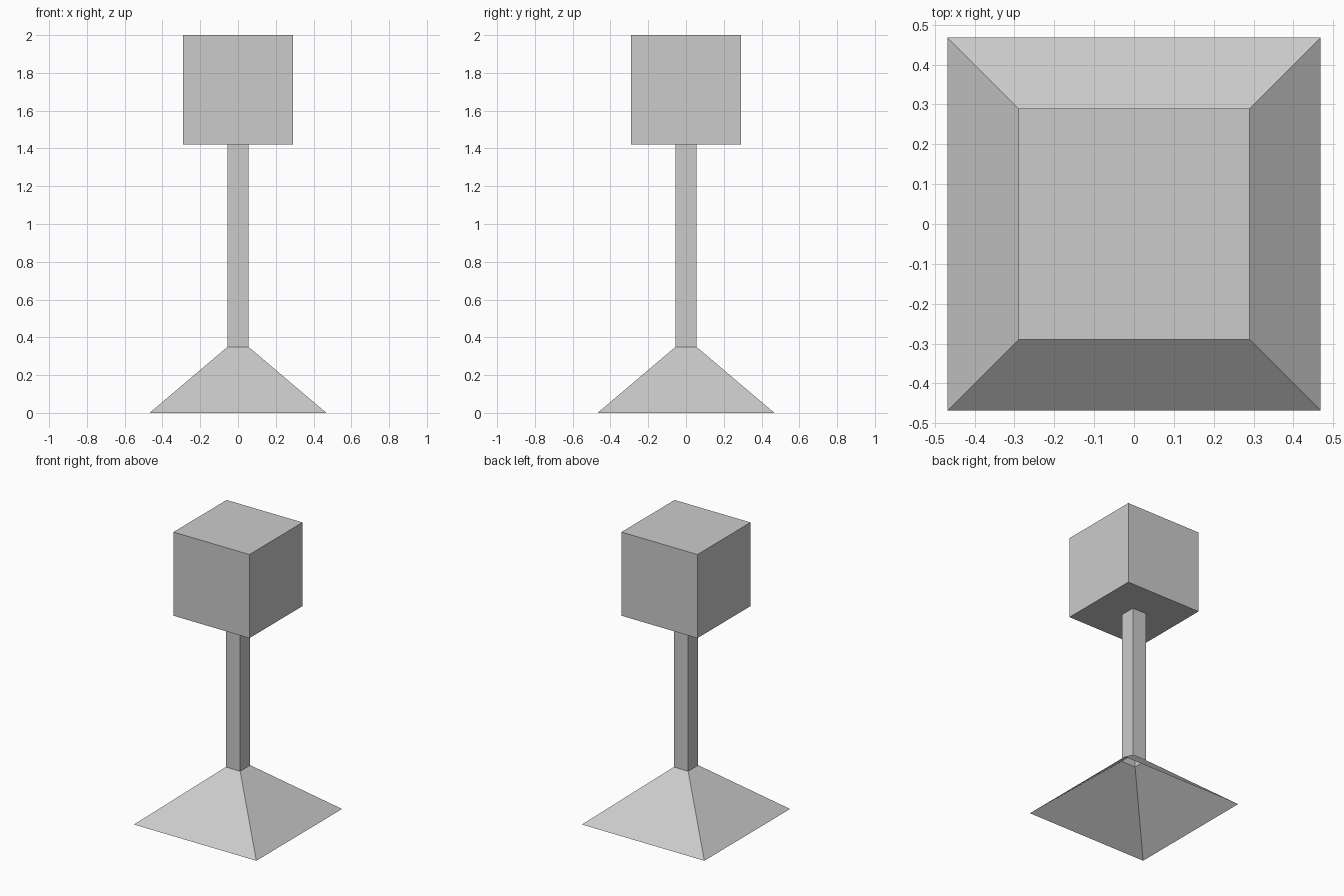
import bpy, bmesh

if "Cube" in bpy.data.objects:
    bpy.data.objects.remove(bpy.data.objects["Cube"])


def square_shell(name, rings, cap_top=False):
    """Skin a stack of centred squares given as (half_width, z), open at the bottom."""
    bm = bmesh.new()
    loops = [[bm.verts.new((sx * h, sy * h, z))
              for sx, sy in ((-1, -1), (1, -1), (1, 1), (-1, 1))]
             for h, z in rings]
    for low, high in zip(loops, loops[1:]):
        for i in range(4):
            j = (i + 1) % 4
            bm.faces.new((low[i], low[j], high[j], high[i]))
    if cap_top:
        bm.faces.new(loops[-1])
    mesh = bpy.data.meshes.new(name)
    bm.to_mesh(mesh)
    bm.free()
    obj = bpy.data.objects.new(name, mesh)
    bpy.context.collection.objects.link(obj)
    return obj


BASE, POST, HEAD = 0.468, 0.055, 0.29
BASE_TOP, HEAD_BOTTOM, TOP = 0.35, 1.422, 2.0

# Hollow flared base, open underneath
square_shell("base", [(BASE, 0), (POST, BASE_TOP)])

# Hollow square post
square_shell("post", [(POST, BASE_TOP), (POST, HEAD_BOTTOM)])

# Cube head, its underside framing the post opening
square_shell("head", [(POST, HEAD_BOTTOM), (HEAD, HEAD_BOTTOM), (HEAD, TOP)], cap_top=True)
